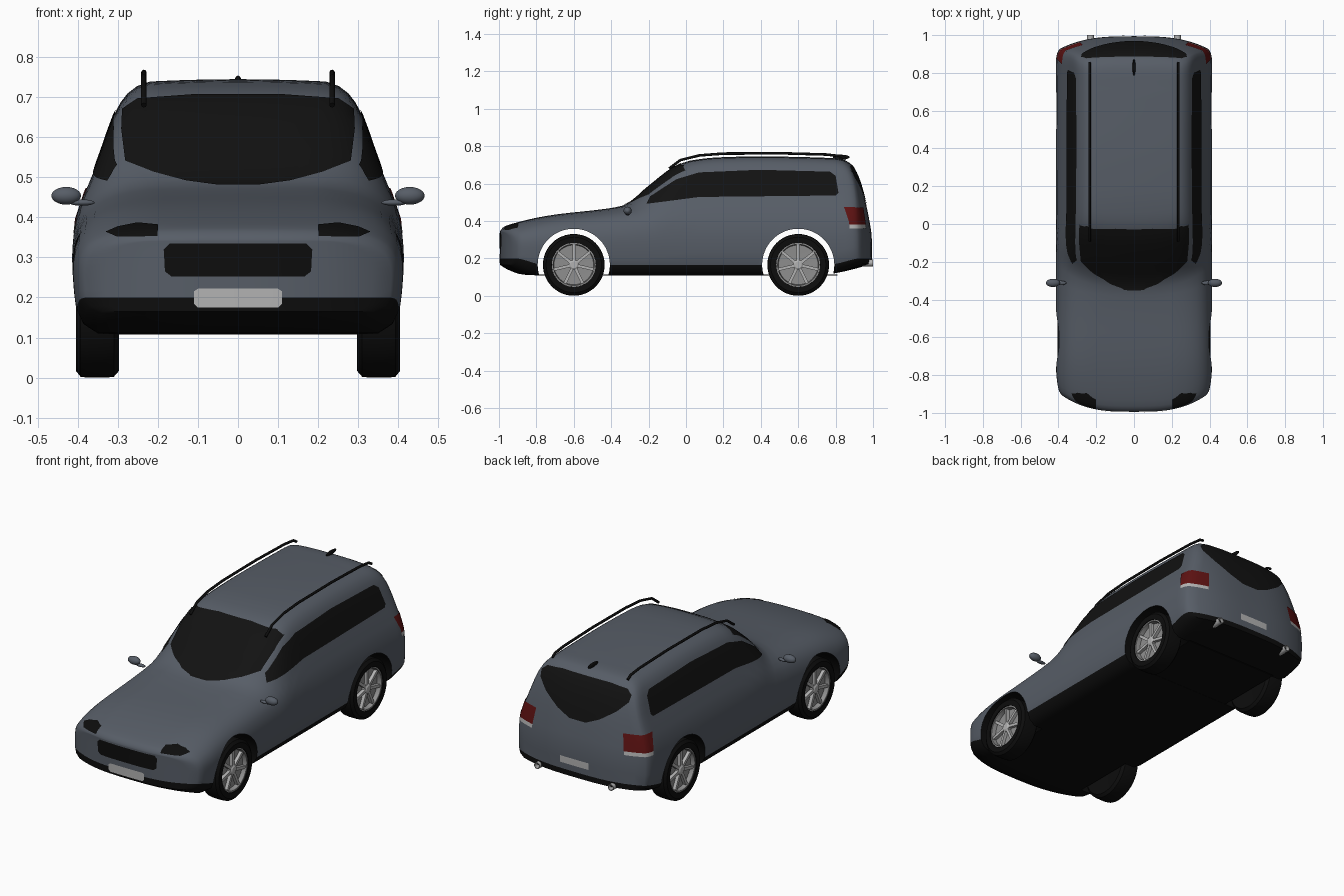
import bpy, bmesh, math
from mathutils import Vector, Matrix

cube = bpy.data.objects.get("Cube")
if cube:
    bpy.data.objects.remove(cube, do_unlink=True)


def material(name, r, g, b):
    m = bpy.data.materials.new(name)
    m.use_nodes = True
    m.diffuse_color = (r, g, b, 1)
    m.node_tree.nodes["Principled BSDF"].inputs["Base Color"].default_value = (r, g, b, 1)
    return m


PAINT = material("slate_paint", .095, .11, .135)
TRIM = material("black_trim", .004, .004, .004)
GLASS = material("dark_glass", .006, .006, .006)
RED = material("tail_red", .11, .006, .006)
PALE = material("pale_grey", .45, .45, .45)
ALLOY = material("alloy_grey", .27, .27, .27)


def finish(name, bm, mats, mirror=False, angle=50):
    bmesh.ops.remove_doubles(bm, verts=bm.verts, dist=1e-5)
    me = bpy.data.meshes.new(name)
    bm.to_mesh(me)
    ob = bpy.data.objects.new(name, me)
    bpy.context.collection.objects.link(ob)
    for m in mats:
        me.materials.append(m)
    if mirror:
        ob.modifiers.new("mirror", 'MIRROR')
    smooth(ob, angle)
    return ob


def smooth(ob, angle):
    bpy.ops.object.select_all(action='DESELECT')
    ob.select_set(True)
    bpy.context.view_layer.objects.active = ob
    bpy.ops.object.shade_smooth_by_angle(angle=math.radians(angle))


def sheet(bm, fn, nu, nv, mat=lambda i, j: 0):
    g = [[bm.verts.new(fn(i, j)) for j in range(nv)] for i in range(nu)]
    for i in range(nu - 1):
        for j in range(nv - 1):
            f = bm.faces.new((g[i][j], g[i + 1][j], g[i + 1][j + 1], g[i][j + 1]))
            f.material_index = mat(i, j)


def curve(table):
    """Smooth interpolation through points without overshoot."""
    xs, ys = zip(*table)
    d = [(ys[i + 1] - ys[i]) / (xs[i + 1] - xs[i]) for i in range(len(xs) - 1)]
    m = [0] + [2 * a * b / (a + b) if a * b > 0 else 0 for a, b in zip(d, d[1:])] + [d[-1]]
    m[0] = d[0]

    def f(x):
        x = min(max(x, xs[0]), xs[-1])
        i = max(k for k in range(len(d)) if xs[k] <= x)
        h = xs[i + 1] - xs[i]
        t = (x - xs[i]) / h
        return (ys[i] * (1 + 2 * t) * (1 - t) ** 2 + ys[i + 1] * t * t * (3 - 2 * t)
                + h * t * (1 - t) * (m[i] * (1 - t) - m[i + 1] * t))
    return f


# Body shape: functions of length (y) and height (z)
top = curve([(-1, .345), (-.985, .365), (-.945, .382), (-.73, .43), (-.41, .468), (-.33, .485),
             (-.195, .59), (-.06, .69), (.02, .722), (.18, .74), (.39, .745), (.77, .738),
             (.9, .735), (.97, .727), (1, .71)])
bottom = curve([(-1, .165), (-.95, .135), (-.87, .112), (-.7, .107), (.7, .107), (.85, .13), (1, .17)])
trim_line = curve([(-1, .2), (-.8, .165), (.75, .165), (1, .2)])
taper = curve([(-1, .93), (-.985, .96), (-.95, .98), (-.83, 1), (.93, 1), (.98, .985), (1, .955)])
squareness = curve([(-1, 5), (-.45, 5), (-.1, 8), (1, 8)])
half_width = curve([(.1, .385), (.2, .408), (.3, .414), (.4, .404), (.5, .366), (.6, .334),
                    (.7, .312), (.75, .3)])
bow = curve([(-1, .1), (-.6, 0), (-.45, 0), (-.32, .12), (-.05, .07), (.12, 0), (.7, 0), (1, -.07)])
lean = curve([(0, 0), (.3, 0), (.435, .02), (.6, .06), (.68, .095), (.745, .15)])

STEPS = [0, .12, .25, .38, .5, .6, .7, .78, .85, .9, .94, .97, .99]
ROWS = len(STEPS) + 2
COLS = 17
STATIONS = [-1, -.993, -.985, -.97] + [-.94 + .04 * i for i in range(48)] + [.965, .98, .99, 1]


def body_point(y, c, row):
    zb, zm, zt = bottom(y), trim_line(y), top(y)
    if row < 2:
        z = zb + (zm - zb) * .4 * row
        x = half_width(z) * (.9, .98)[row]
    else:
        s = STEPS[row - 2]
        n = squareness(y)
        z = zm + (zt - zm) * s
        x = half_width(z) * (1 - s ** n) ** (1 / n)
        if row == ROWS - 1:
            z += (zt - z) * (1 - c * c)
    x *= taper(y) * c
    back = max(0, (y - .7) / .3)
    return (x, y * .994 + bow(y) * (abs(x) / .4) ** 3 - back * lean(z), z)


def column(j):
    return -1 + 2 * j / (COLS - 1)


body_bm = bmesh.new()
N = len(STATIONS)
for side in (-1, 1):
    sheet(body_bm, lambda i, r: body_point(STATIONS[i], side, r), N, ROWS, lambda i, r: int(r < 2))
for row, mat in ((0, 1), (ROWS - 1, 0)):
    sheet(body_bm, lambda i, j: body_point(STATIONS[i], column(j), row), N, COLS, lambda i, j: mat)
for end in (-1, 1):
    sheet(body_bm, lambda j, r: body_point(end, column(j), r), COLS, ROWS, lambda j, r: int(r < 2))
bmesh.ops.remove_doubles(body_bm, verts=body_bm.verts, dist=1e-5)
bmesh.ops.recalc_face_normals(body_bm, faces=body_bm.faces)
body = finish("body", body_bm, [PAINT, TRIM])


def lathe(bm, profile, y, z, segments=48):
    """Spin (x, radius) points about a sideways axle."""
    def p(i, k):
        a = 2 * math.pi * k / segments
        x, r = profile[i]
        return (x, y + r * math.cos(a), z + r * math.sin(a))
    sheet(bm, p, len(profile), segments + 1)
    bmesh.ops.remove_doubles(bm, verts=bm.verts, dist=1e-5)
    bmesh.ops.recalc_face_normals(bm, faces=bm.faces)


# Wheel arches
AXLE_Z = .165
for y in (-.6, .6):
    bm = bmesh.new()
    lathe(bm, [(-.6, 0), (-.6, .193), (.6, .193), (.6, 0)], y, AXLE_Z, 64)
    for f in bm.faces:
        f.material_index = 1
    cutter = finish("arch_cutter", bm, [PAINT, TRIM])
    cutter.hide_render = True
    mod = body.modifiers.new("arch", 'BOOLEAN')
    mod.operation = 'DIFFERENCE'
    mod.object = cutter
    bpy.context.view_layer.objects.active = body
    bpy.ops.object.modifier_apply(modifier=mod.name)
    bpy.data.objects.remove(cutter, do_unlink=True)
smooth(body, 50)


def patch(name, outline, direction, mat, mirror=False, facing=.15, lift=.003):
    """Thin plate: the body skin inside a convex outline seen along a direction."""
    bm = body_bm.copy()
    d = Vector(direction).normalized()
    up = Vector((0, 0, 1))
    u = up.cross(d)
    for (a, b), (c, e) in zip(outline, outline[1:] + outline[:1]):
        bmesh.ops.bisect_plane(bm, geom=bm.verts[:] + bm.edges[:] + bm.faces[:], dist=1e-6,
                               plane_co=u * a + up * b, plane_no=u * (e - b) - up * (c - a),
                               clear_outer=True)
    bm.normal_update()
    bmesh.ops.delete(bm, geom=[f for f in bm.faces if f.normal.dot(d) < facing], context='FACES')
    bm.normal_update()
    for v, n in [(v, v.normal.copy()) for v in bm.verts]:
        v.co += n * lift
    for f in bm.faces:
        f.material_index = 0
    finish(name, bm, [mat], mirror)


def both(half):
    """Complete a symmetric outline from its right half, bottom to top."""
    return half + [(-x, z) for x, z in reversed(half)]


FRONT, BACK, LEFT, CORNER = (0, -1, 0), (0, 1, 0), (1, 0, 0), (1, 1, 0)

# Glass
patch("windshield", both([(.05, .479), (.13, .49), (.21, .512), (.28, .54), (.29, .62), (.287, .67),
                          (.25, .695), (.1, .706)]), FRONT, GLASS)
patch("rear_window", both([(.05, .48), (.13, .515), (.22, .575), (.275, .63), (.28, .665),
                           (.25, .69), (.15, .7)]), BACK, GLASS)
patch("front_side_window", [(-.21, .49), (.07, .527), (.07, .658), (-.05, .622), (-.19, .53)],
      LEFT, GLASS, True, .5)
patch("rear_side_window", [(.07, .527), (.8, .535), (.815, .55), (.8, .64), (.77, .662), (.39, .672),
                           (.07, .658)], LEFT, GLASS, True, .5)

# Grille, lamps and blank plates
patch("grille", both([(.165, .252), (.182, .265), (.185, .32), (.17, .335)]), FRONT, TRIM)
patch("headlight", [(.2, .352), (.3, .35), (.33, .362), (.3, .375), (.25, .385), (.2, .38)],
      FRONT, TRIM, True)
patch("front_plate", both([(.1, .175), (.11, .185), (.11, .215), (.1, .222)]), FRONT, PALE)
patch("rear_plate", both([(.09, .235), (.09, .272)]), BACK, PALE)
patch("tail_light", [(.33, .38), (.477, .38), (.477, .472), (.33, .472)], CORNER, RED, True, .3)
patch("tail_light_strip", [(.33, .36), (.477, .36), (.477, .38), (.33, .38)], CORNER, PALE, True, .3)

# Floor pan between the wheels
bm = bmesh.new()
bmesh.ops.create_cube(bm, size=1, matrix=Matrix.Translation((0, 0, .111)) @ Matrix.Diagonal((.58, 1.62, .005, 1)))
finish("floor_pan", bm, [TRIM])

# Wheels
for label, y in (("front", -.6), ("rear", .6)):
    bm = bmesh.new()
    lathe(bm, [(.31, 0), (.3, .11), (.297, .148), (.31, .163), (.33, .165), (.375, .165), (.393, .163),
               (.405, .148), (.403, .118), (.37, .116)], y, AXLE_Z)
    finish(label + "_tires", bm, [TRIM], True, 40)
    bm = bmesh.new()
    lathe(bm, [(.37, .119), (.398, .119), (.398, .11), (.374, .106), (.37, 0)], y, AXLE_Z)
    finish(label + "_rims", bm, [ALLOY], True, 40)
    bm = bmesh.new()
    lathe(bm, [(.37, .026), (.392, .026), (.397, .018), (.397, 0)], y, AXLE_Z, 24)
    for k in range(7):
        bmesh.ops.create_cube(bm, size=1, matrix=Matrix.Translation((.383, y, AXLE_Z))
                              @ Matrix.Rotation(2 * math.pi * k / 7, 4, 'X')
                              @ Matrix.Translation((0, 0, .064)) @ Matrix.Diagonal((.018, .016, .095, 1)))
    finish(label + "_spokes", bm, [PALE], True, 30)


def ellipsoid(name, centre, radii, mat, mirror=False):
    bm = bmesh.new()
    bmesh.ops.create_uvsphere(bm, u_segments=24, v_segments=12, radius=1,
                              matrix=Matrix.Translation(centre) @ Matrix.Diagonal((*radii, 1)))
    finish(name, bm, [mat], mirror)


# Door mirrors and roof antenna
ellipsoid("door_mirror", (.429, -.312, .454), (.037, .022, .022), PAINT, True)
ellipsoid("mirror_stalk", (.39, -.312, .437), (.032, .012, .008), PAINT, True)
ellipsoid("antenna_fin", (0, .83, .741), (.008, .045, .013), TRIM)

# Exhaust tips
bm = bmesh.new()
lathe(bm, [(-.15, 0), (-.15, .018), (0, .018), (0, .014), (-.03, .013), (-.03, 0)], 0, 0, 24)
bmesh.ops.transform(bm, verts=bm.verts, matrix=Matrix.Translation((.23, 1, .175)) @ Matrix.Rotation(math.pi / 2, 4, 'Z'))
finish("exhaust_tip", bm, [PALE], True)

# Roof rails
PATH = [(-.09, .68), (-.03, .725), (.07, .75), (.2, .76), (.5, .762), (.75, .755), (.83, .746), (.855, .73)]
for label, x in (("left", .235), ("right", -.235)):
    cu = bpy.data.curves.new(label + "_roof_rail", 'CURVE')
    cu.dimensions = '3D'
    cu.bevel_depth = .007
    cu.bevel_resolution = 2
    cu.use_fill_caps = True
    sp = cu.splines.new('POLY')
    sp.points.add(len(PATH) - 1)
    for p, (y, z) in zip(sp.points, PATH):
        p.co = (x, y, z, 1)
    cu.materials.append(TRIM)
    bpy.context.collection.objects.link(bpy.data.objects.new(label + "_roof_rail", cu))
